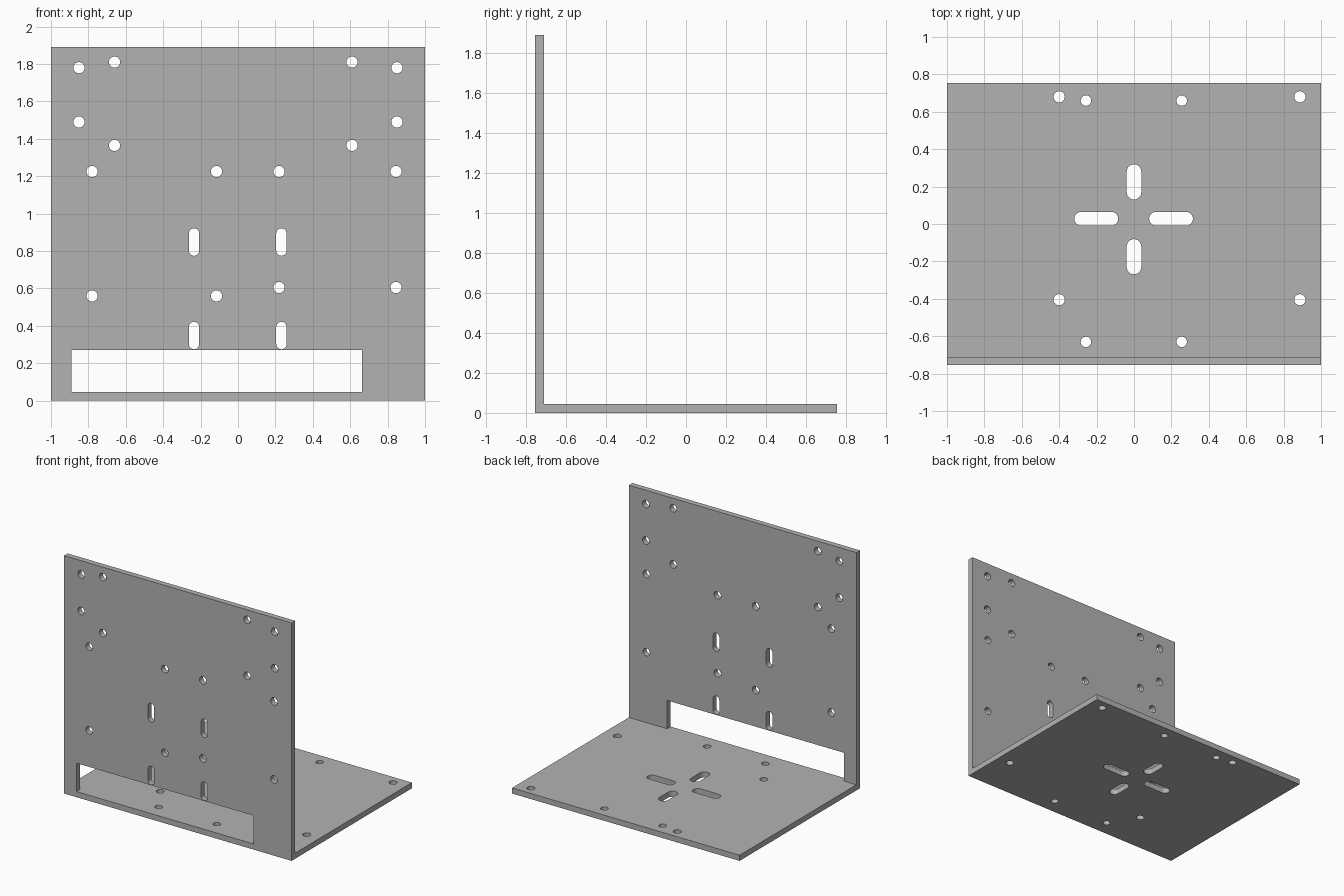
import bpy, bmesh, math
from mathutils import Matrix, Vector

cube = bpy.data.objects.get("Cube")
if cube:
    bpy.data.objects.remove(cube, do_unlink=True)

HALF_W, HALF_D, HEIGHT, T = 1.0, 0.755, 1.89, 0.045

grey = bpy.data.materials.new("plain grey")
grey.use_nodes = True
colour = (0.45, 0.45, 0.45, 1)
grey.diffuse_color = colour
grey.node_tree.nodes["Principled BSDF"].inputs["Base Color"].default_value = colour


def prism(bm, points, depth):
    """Close a planar outline and extrude it along a vector."""
    face = bm.faces.new([bm.verts.new(p) for p in points])
    ext = bmesh.ops.extrude_face_region(bm, geom=[face])
    moved = [g for g in ext["geom"] if isinstance(g, bmesh.types.BMVert)]
    bmesh.ops.translate(bm, verts=moved, vec=depth)


def make_object(name, bm):
    bmesh.ops.recalc_face_normals(bm, faces=bm.faces[:])
    mesh = bpy.data.meshes.new(name)
    bm.to_mesh(mesh)
    bm.free()
    mesh.materials.append(grey)
    obj = bpy.data.objects.new(name, mesh)
    bpy.context.collection.objects.link(obj)
    return obj


def slot_outline(u, v, r, du=0, dv=0, n=24):
    """Rounded slot; a plain circle when du and dv are zero."""
    angle = math.atan2(dv, du)
    reach = math.hypot(du, dv)
    pts = []
    for end in (1, -1):
        count = n // 2 + (1 if reach else 0)
        for i in range(count):
            a = angle + math.pi * (i / (n // 2) - 0.5 + (end < 0))
            pts.append((u + end * reach * math.cos(angle) + r * math.cos(a),
                        v + end * reach * math.sin(angle) + r * math.sin(a)))
    return pts


# Folded L-shaped plate
bm = bmesh.new()
side = [(-HALF_D, 0), (HALF_D, 0), (HALF_D, T),
        (-HALF_D + T, T), (-HALF_D + T, HEIGHT), (-HALF_D, HEIGHT)]
prism(bm, [(-HALF_W, y, z) for y, z in side], (2 * HALF_W, 0, 0))
bracket = make_object("angle_bracket", bm)

# Upright plate: round holes, slots and the cable window
wall = [slot_outline(x, z, 0.03) for z, xs in (
    (1.81, (-0.66, 0.61)), (1.78, (-0.85, 0.85)), (1.49, (-0.85, 0.85)),
    (1.365, (-0.66, 0.61)), (1.225, (-0.78, -0.115, 0.22, 0.845)),
    (0.56, (-0.78, -0.115)), (0.605, (0.22, 0.845))) for x in xs]
wall += [slot_outline(x, z, 0.0275, dv=0.046)
         for x in (-0.235, 0.232) for z in (0.348, 0.848)]
wall.append([(-0.89, T), (0.663, T), (0.663, 0.27), (-0.89, 0.27)])

# Base plate: mounting holes and the cross of slots
base = [slot_outline(x, y, 0.03) for x in (-0.4, 0.887) for y in (-0.405, 0.68)]
base += [slot_outline(x, y, 0.028) for x in (-0.257, 0.255) for y in (-0.63, 0.66)]
base += [slot_outline(0, y, 0.039, dv=0.055) for y in (-0.175, 0.225)]
base += [slot_outline(x, 0.028, 0.037, du=0.08) for x in (-0.202, 0.198)]

bm = bmesh.new()
for outline in wall:
    prism(bm, [(u, -HALF_D - 0.05, v) for u, v in outline], (0, T + 0.07, 0))
for outline in base:
    prism(bm, [(u, v, -0.05) for u, v in outline], (0, 0, T + 0.1))
cutter = make_object("hole_cutter", bm)
cutter.hide_render = True

# Cut the openings and bake the result
mod = bracket.modifiers.new("openings", 'BOOLEAN')
mod.operation = 'DIFFERENCE'
mod.solver = 'EXACT'
mod.object = cutter
bpy.context.view_layer.update()
graph = bpy.context.evaluated_depsgraph_get()
cut_mesh = bpy.data.meshes.new_from_object(bracket.evaluated_get(graph))
bracket.modifiers.clear()
bracket.data = cut_mesh
bpy.data.objects.remove(cutter, do_unlink=True)

# Smooth hole walls, crisp plate edges
bpy.ops.object.select_all(action='DESELECT')
bracket.select_set(True)
bpy.context.view_layer.objects.active = bracket
bpy.ops.object.shade_smooth_by_angle(angle=math.radians(30))
